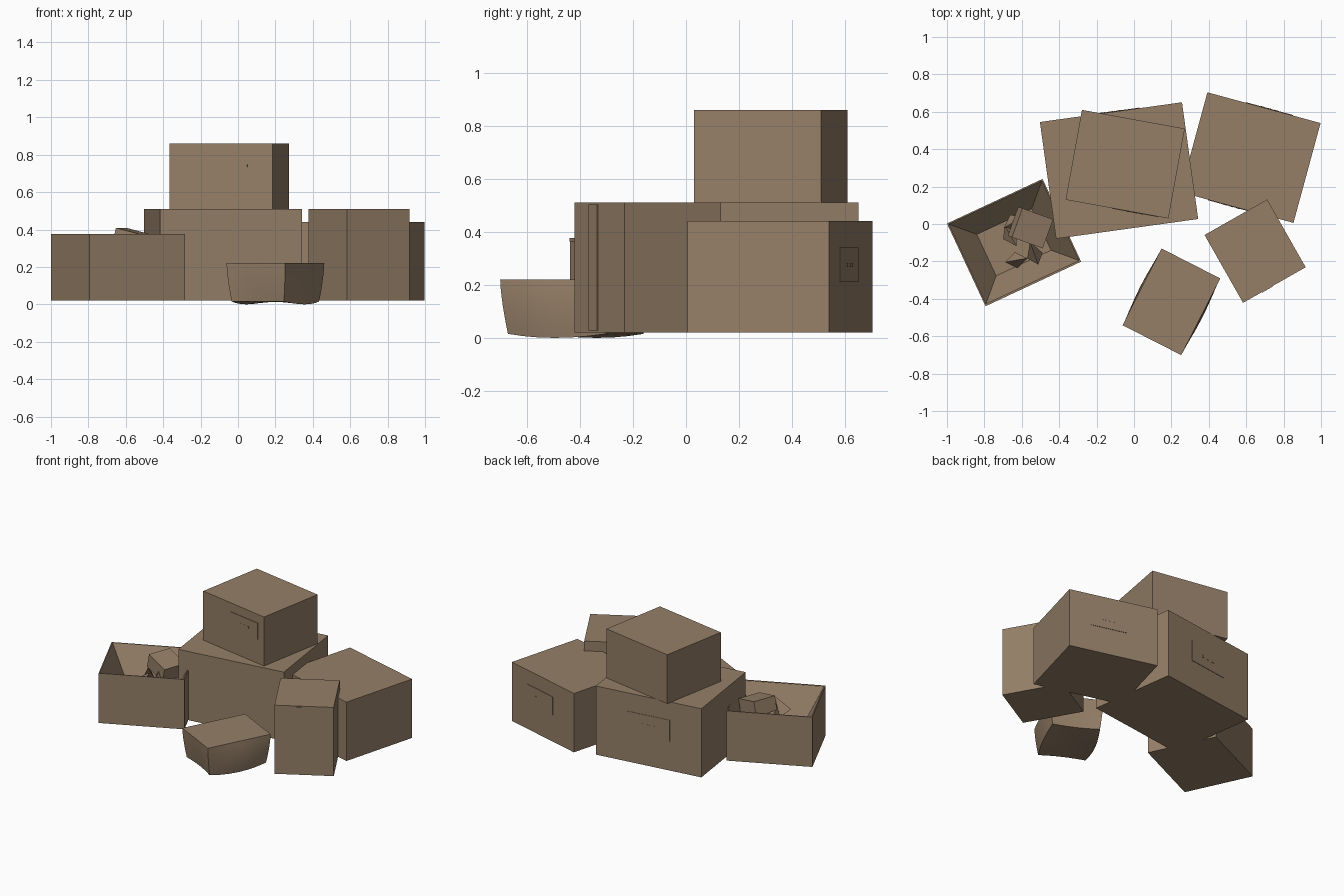
import bpy, bmesh, random
from math import radians, cos, sin
from mathutils import Matrix, Vector

if "Cube" in bpy.data.objects:
    bpy.data.objects.remove(bpy.data.objects["Cube"], do_unlink=True)
random.seed(4)

cardboard = bpy.data.materials.new("cardboard_brown")
COLOUR = (0.30, 0.212, 0.137, 1)
cardboard.diffuse_color = COLOUR
cardboard.use_nodes = True
bsdf = cardboard.node_tree.nodes["Principled BSDF"]
bsdf.inputs["Base Color"].default_value = COLOUR
bsdf.inputs["Roughness"].default_value = 0.9


def finish(name, bm, matrix):
    bmesh.ops.recalc_face_normals(bm, faces=bm.faces)
    mesh = bpy.data.meshes.new(name)
    bm.to_mesh(mesh)
    bm.free()
    mesh.materials.append(cardboard)
    obj = bpy.data.objects.new(name, mesh)
    obj.matrix_world = matrix
    bpy.context.collection.objects.link(obj)
    return obj


def block(size, z0=0.0):
    """A box standing on z0, centred in x and y."""
    bm = bmesh.new()
    bmesh.ops.create_cube(bm, size=1)
    for v in bm.verts:
        v.co = Vector((v.co.x * size[0], v.co.y * size[1], z0 + (v.co.z + 0.5) * size[2]))
    return bm


def place(x, y, z, turn):
    return Matrix.Translation((x, y, z)) @ Matrix.Rotation(radians(turn), 4, "Z")


def plate(name, frame, depth, side, u, z, w, h, thick=0.006):
    """Thin plate on the front (side -1) or back (side 1) of a box."""
    spot = frame @ Matrix.Translation((u, side * depth / 2, z))
    finish(name, block((w, thick, h), -h / 2), spot)


def label(name, frame, depth, side, u, z, w, h):
    plate(name, frame, depth, side, u, z, w, h)
    # small raised dashes on the label
    for i in (-1, 0, 1):
        plate(name + "_dash", frame, depth, side, u + i * w * 0.14, z, w * 0.08, h * 0.12, 0.009)


# Closed boxes
large = place(-0.08, 0.286, 0.02, 7.9)
finish("large_box", block((0.767, 0.63, 0.49)), large)
label("large_box_label", large, 0.63, 1, 0.0, 0.285, 0.31, 0.15)

upper = place(-0.047, 0.32, 0.51, -10.3)
finish("upper_box", block((0.559, 0.488, 0.35)), upper)
label("upper_box_label", upper, 0.488, -1, 0.098, 0.23, 0.25, 0.115)

side_box = place(0.6225, 0.355, 0.02, -15.2)
finish("side_box", block((0.627, 0.553, 0.42)), side_box)
label("side_box_label", side_box, 0.553, 1, 0.03, 0.255, 0.26, 0.13)
label("side_box_front_label", side_box, 0.553, -1, -0.03, 0.255, 0.26, 0.13)

tall = place(0.6475, -0.145, 0.02, 29.6)
finish("tall_box", block((0.385, 0.417, 0.49)), tall)
plate("tall_box_tape", tall, 0.417, -1, -0.045, 0.245, 0.065, 0.475)

# Open box with its flaps folded down inside
open_frame = place(-0.642, -0.098, 0.02, 25)
bm = block((0.564, 0.485, 0.355))
bm.faces.ensure_lookup_table()
mouth = max(bm.faces, key=lambda f: f.calc_center_median().z)
bmesh.ops.inset_region(bm, faces=[mouth], thickness=0.01)
bmesh.ops.inset_region(bm, faces=[mouth], thickness=0.16)
for v in mouth.verts:
    v.co.z -= 0.22
finish("open_box", bm, open_frame)
plate("open_box_lip", open_frame, 0.485, -1, 0, 0.35, 0.564, 0.014)

# Crumpled contents of the open box
chunk = place(-0.565, -0.015, 0.29, -20) @ Matrix.Rotation(radians(14), 4, "Y")
finish("packing_chunk", block((0.18, 0.165, 0.1)), chunk)
for i, (x, y, turn) in enumerate([(-0.65, -0.08, 30), (-0.61, -0.19, 100),
                                  (-0.54, -0.14, 200), (-0.66, 0.0, 300)]):
    bm = bmesh.new()
    bmesh.ops.create_cone(bm, cap_ends=True, segments=3, radius1=0.05, radius2=0.0, depth=0.13)
    tilt = Matrix.Rotation(radians(random.uniform(35, 65)), 4, "X")
    finish("packing_shard_%d" % (i + 1), bm, place(x, y, 0.29, turn) @ tilt)

# Crushed box, narrowing and sagging towards its base
bm = block((0.352, 0.46, 0.205))
bmesh.ops.subdivide_edges(bm, edges=bm.edges[:], cuts=5, use_grid_fill=True)
for v in bm.verts:
    low = 1 - v.co.z / 0.205
    across, along = v.co.x / 0.176, v.co.y / 0.23
    swell = 1 - along * along
    v.co.x *= 1 - 0.11 * low ** 1.5 + 0.17 * low * (1 - low) * swell + 0.1 * low * swell
    v.co.y *= 1 - 0.10 * low ** 1.5 - 0.05 * low * (1 - across * across)
    v.co.z -= 0.015 * low * swell * across * across
crushed = finish("crushed_box", bm, place(0.2, -0.416, 0.015, -27))
bpy.ops.object.select_all(action="DESELECT")
crushed.select_set(True)
bpy.context.view_layer.objects.active = crushed
bpy.ops.object.shade_smooth_by_angle(angle=radians(35))
